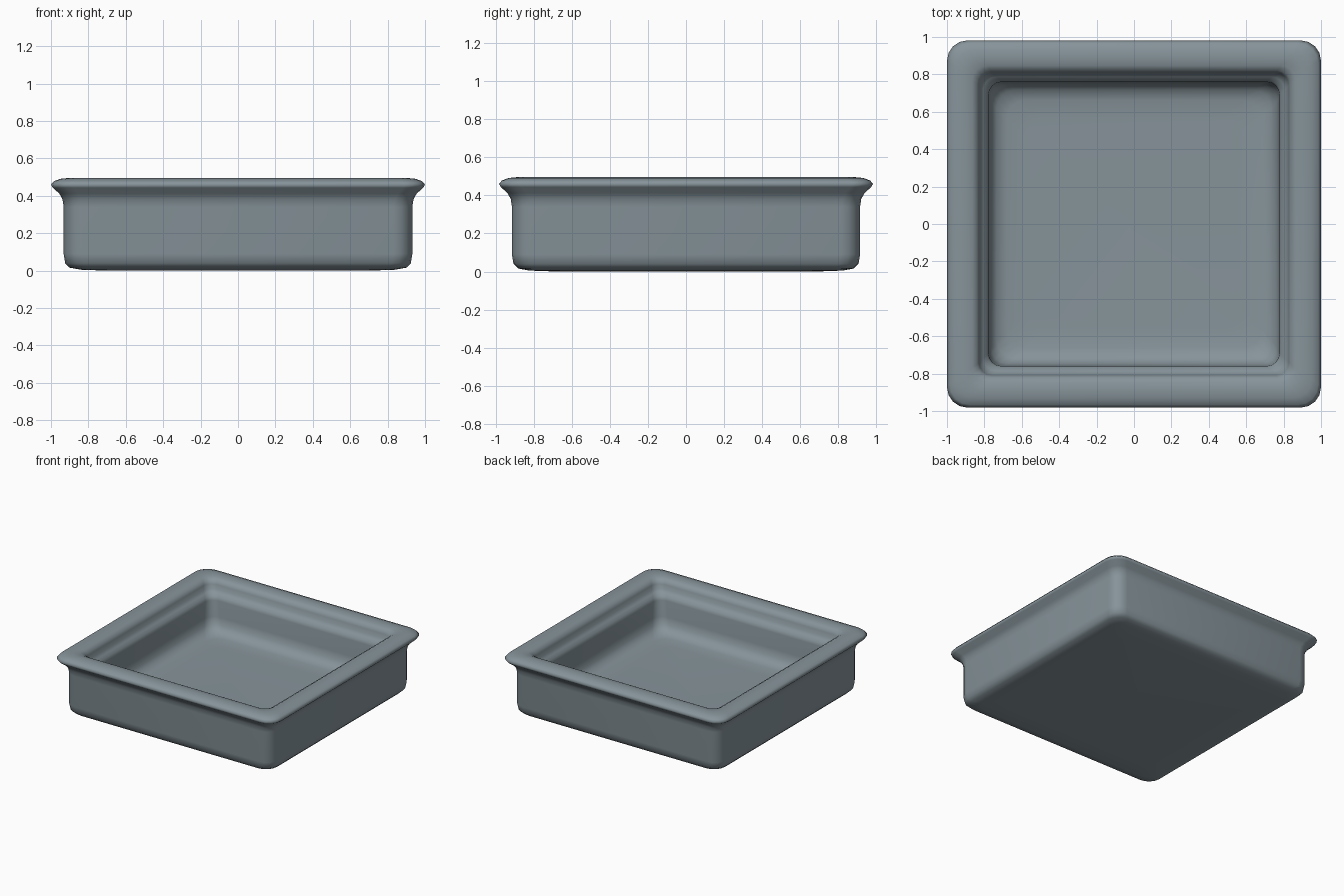
import bpy, bmesh, math

cube = bpy.data.objects.get("Cube")
if cube:
    bpy.data.objects.remove(cube, do_unlink=True)

# Single slate grey material
slate = bpy.data.materials.new("slate_grey")
slate.use_nodes = True
colour = (0.24, 0.295, 0.325, 1)
slate.diffuse_color = colour
slate.node_tree.nodes["Principled BSDF"].inputs["Base Color"].default_value = colour

CORNER_STEPS = 4


def rounded_ring(bm, half, z, radius):
    """One rounded rectangle of the tray, slightly shallower than wide."""
    ring = []
    for quarter in range(4):
        start = quarter * math.pi / 2
        sx = 1 if quarter in (0, 3) else -1
        sy = 1 if quarter < 2 else -1
        for i in range(CORNER_STEPS + 1):
            a = start + i / CORNER_STEPS * math.pi / 2
            x = sx * (half - radius) + radius * math.cos(a)
            y = sy * (half - 0.018 - radius) + radius * math.sin(a)
            ring.append(bm.verts.new((x, y, z)))
    return ring


# Wall section: half width, height, corner radius, from underside to inner floor
section = [
    (0.70, 0.000, 0.10), (0.84, 0.005, 0.10), (0.90, 0.016, 0.10),
    (0.924, 0.04, 0.10), (0.932, 0.09, 0.10), (0.932, 0.34, 0.10),
    (0.938, 0.38, 0.10), (0.955, 0.412, 0.10), (0.99, 0.443, 0.11),
    (1.00, 0.460, 0.11), (0.985, 0.478, 0.11), (0.95, 0.491, 0.10),
    (0.91, 0.495, 0.09), (0.865, 0.490, 0.08), (0.838, 0.475, 0.07),
    (0.828, 0.450, 0.07), (0.822, 0.415, 0.07), (0.805, 0.395, 0.07),
    (0.785, 0.378, 0.07), (0.778, 0.350, 0.07), (0.776, 0.22, 0.08),
    (0.765, 0.16, 0.09), (0.735, 0.12, 0.10), (0.68, 0.105, 0.10),
    (0.58, 0.10, 0.10),
]

# Loft the tray and close the underside and floor
bm = bmesh.new()
rings = [rounded_ring(bm, *row) for row in section]
for low, high in zip(rings, rings[1:]):
    for i in range(len(low)):
        j = (i + 1) % len(low)
        bm.faces.new((low[i], low[j], high[j], high[i]))
bm.faces.new(rings[0][::-1])
bm.faces.new(rings[-1])
for face in bm.faces:
    face.smooth = True

mesh = bpy.data.meshes.new("tray")
bm.to_mesh(mesh)
bm.free()
mesh.materials.append(slate)
tray = bpy.data.objects.new("tray", mesh)
bpy.context.collection.objects.link(tray)
